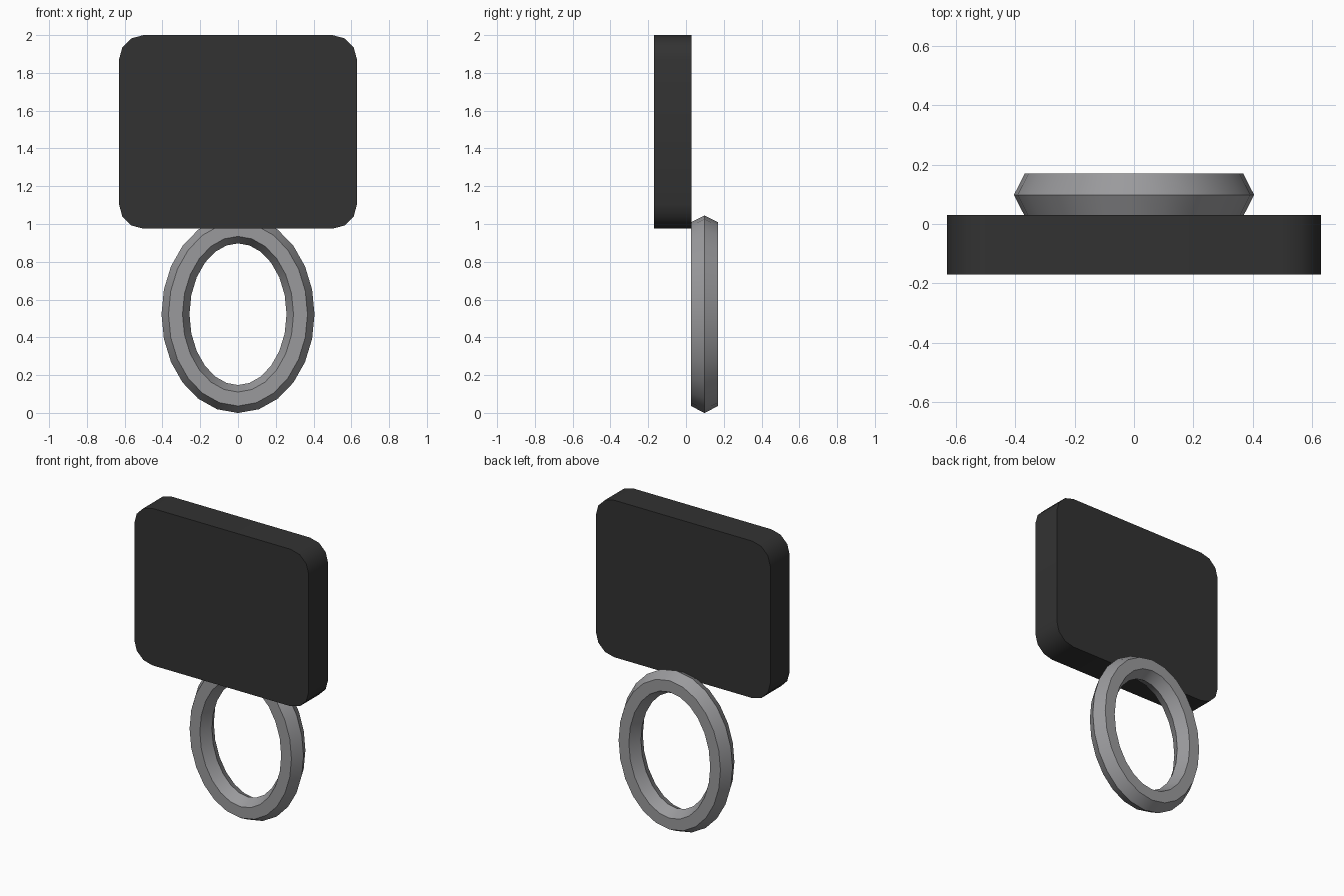
import bpy, bmesh
from math import sin, cos, pi, radians, hypot

cube = bpy.data.objects.get("Cube")
if cube:
    bpy.data.objects.remove(cube, do_unlink=True)


def material(name, rgb):
    m = bpy.data.materials.new(name)
    m.use_nodes = True
    m.diffuse_color = (*rgb, 1)
    bsdf = next(n for n in m.node_tree.nodes if n.type == 'BSDF_PRINCIPLED')
    bsdf.inputs["Base Color"].default_value = (*rgb, 1)
    return m


def finish(name, bm, mat):
    bmesh.ops.recalc_face_normals(bm, faces=bm.faces)
    mesh = bpy.data.meshes.new(name)
    bm.to_mesh(mesh)
    bm.free()
    mesh.materials.append(mat)
    obj = bpy.data.objects.new(name, mesh)
    bpy.context.collection.objects.link(obj)
    bpy.ops.object.select_all(action='DESELECT')
    obj.select_set(True)
    bpy.context.view_layer.objects.active = obj
    bpy.ops.object.shade_smooth_by_angle(angle=radians(40))
    return obj


black = material("black plastic", (0.032, 0.032, 0.032))
grey = material("grey metal", (0.323, 0.323, 0.335))

# Plate: rounded rectangle outline extruded from front to back
HALF_W, BOTTOM, TOP, FRONT, BACK, RADIUS = 0.63, 0.975, 2.0, -0.17, 0.03, 0.13
bm = bmesh.new()
outline = []
corners = ((1, TOP - RADIUS), (-1, TOP - RADIUS), (-1, BOTTOM + RADIUS), (1, BOTTOM + RADIUS))
for q, (side, cz) in enumerate(corners):
    for s in range(4):
        a = pi / 2 * (q + s / 3)
        outline.append(bm.verts.new((side * (HALF_W - RADIUS) + RADIUS * cos(a),
                                     FRONT, cz + RADIUS * sin(a))))
face = bm.faces.new(outline)
extruded = bmesh.ops.extrude_face_region(bm, geom=[face], use_keep_orig=True)
bmesh.ops.translate(bm, vec=(0, BACK - FRONT, 0),
                    verts=[v for v in extruded["geom"] if isinstance(v, bmesh.types.BMVert)])
finish("plate", bm, black)

# Ring: hexagonal section swept around an upright ellipse
SEGMENTS, SIDES = 24, 6
RX, RZ, CY, CZ = 0.331, 0.449, 0.098, 0.5225
section = [(0.074, 0), (0.037, 0.072), (-0.037, 0.072),
           (-0.074, 0), (-0.037, -0.072), (0.037, -0.072)]
bm = bmesh.new()
loops = []
for i in range(SEGMENTS):
    t = 2 * pi * i / SEGMENTS
    nx, nz = RZ * cos(t), RX * sin(t)
    n = hypot(nx, nz)
    loops.append([bm.verts.new((RX * cos(t) + r * nx / n, CY + y,
                                CZ + RZ * sin(t) + r * nz / n)) for r, y in section])
for i in range(SEGMENTS):
    a, b = loops[i], loops[(i + 1) % SEGMENTS]
    for j in range(SIDES):
        k = (j + 1) % SIDES
        bm.faces.new((a[j], a[k], b[k], b[j]))
finish("ring", bm, grey)
